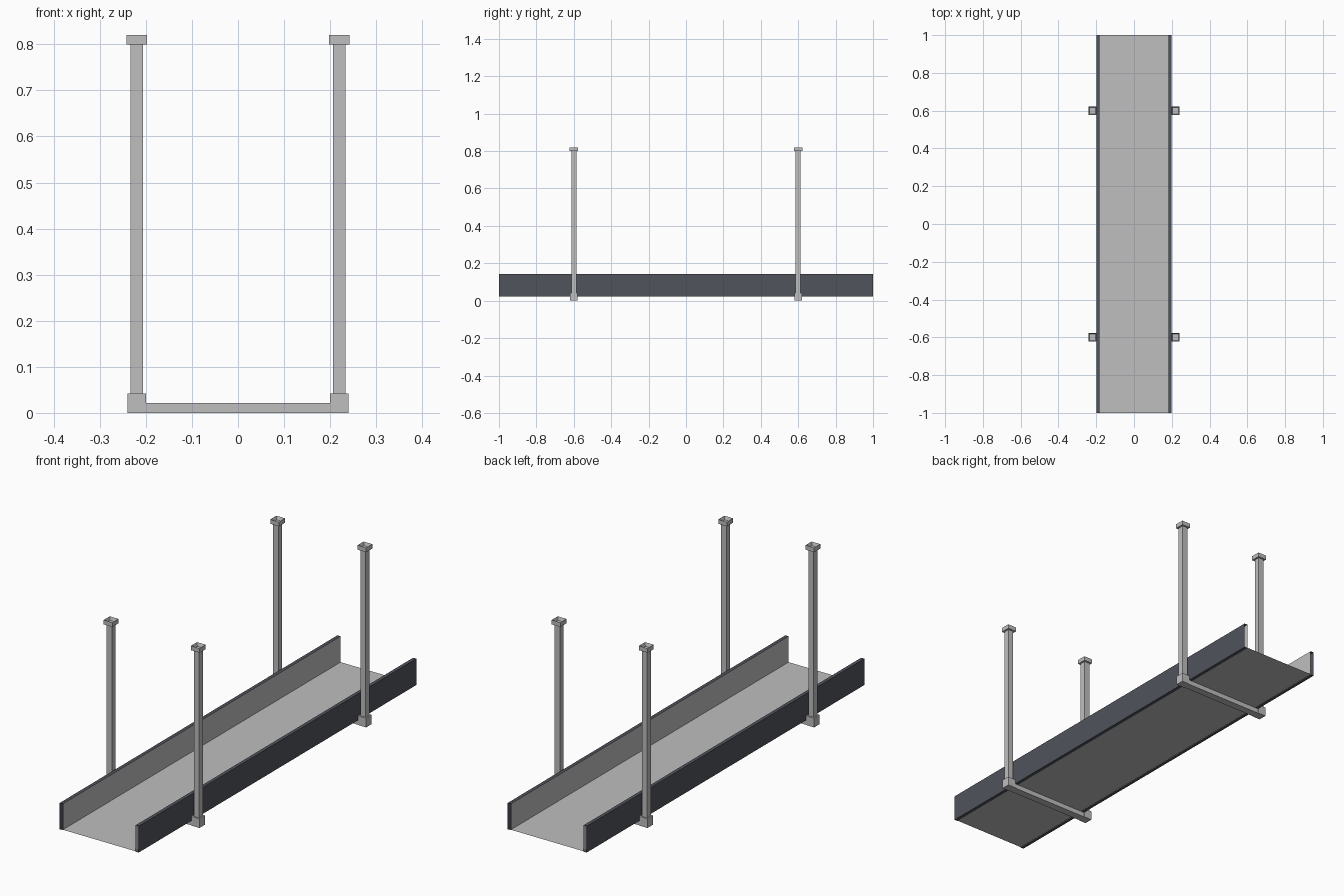
import bpy
import bmesh

cube = bpy.data.objects.get("Cube")
if cube:
    bpy.data.objects.remove(cube, do_unlink=True)


def material(name, color):
    mat = bpy.data.materials.new(name)
    mat.use_nodes = True
    mat.diffuse_color = (*color, 1)
    mat.node_tree.nodes["Principled BSDF"].inputs["Base Color"].default_value = (*color, 1)
    return mat


GREY = material("light grey", (0.52, 0.52, 0.52))
SLATE = material("dark slate", (0.08, 0.087, 0.107))


def finish(name, bm, mat):
    mesh = bpy.data.meshes.new(name)
    bm.to_mesh(mesh)
    bm.free()
    mesh.materials.append(mat)
    obj = bpy.data.objects.new(name, mesh)
    bpy.context.collection.objects.link(obj)
    return obj


def box(name, center, size, mat, recess=None):
    """Box, optionally with a square recess (rim width, depth) in its top."""
    bm = bmesh.new()
    bmesh.ops.create_cube(bm, size=1)
    bmesh.ops.scale(bm, vec=size, verts=bm.verts)
    bmesh.ops.translate(bm, vec=center, verts=bm.verts)
    if recess:
        bm.normal_update()
        top = max(bm.faces, key=lambda f: f.calc_center_median().z)
        bmesh.ops.inset_region(bm, faces=[top], thickness=recess[0])
        bmesh.ops.translate(bm, vec=(0, 0, -recess[1]), verts=top.verts)
    return finish(name, bm, mat)


def sheet(name, profile, mat):
    """Thin sheet: an open x-z profile swept along the full length."""
    bm = bmesh.new()
    rows = [[bm.verts.new((x, y, z)) for x, z in profile] for y in (-1, 1)]
    for i in range(len(profile) - 1):
        bm.faces.new((rows[0][i], rows[0][i + 1], rows[1][i + 1], rows[1][i]))
    return finish(name, bm, mat)


# Deck floor
sheet("deck_floor", [(-0.185, 0.024), (0.185, 0.024)], GREY)

for side, s in (("left", 1), ("right", -1)):
    # Side wall: dark open channel outside, grey lining inside
    sheet(side + "_wall_channel",
          [(s * 0.183, 0.022), (s * 0.199, 0.022), (s * 0.199, 0.142), (s * 0.183, 0.142)], SLATE)
    sheet(side + "_wall_lining", [(s * 0.183, 0.022), (s * 0.183, 0.142)], GREY)

    # Hanger posts with base block and recessed cap
    for end, y in (("front", -0.6), ("back", 0.6)):
        tag = end + "_" + side
        x = s * 0.22
        box(tag + "_post", (x, y, 0.42), (0.027, 0.027, 0.76), GREY)
        box(tag + "_base", (x, y, 0.021), (0.04, 0.04, 0.042), GREY)
        box(tag + "_cap", (x, y, 0.81), (0.044, 0.044, 0.02), GREY, recess=(0.008, 0.015))

# Cross bars under the deck
for end, y in (("front", -0.6), ("back", 0.6)):
    box(end + "_cross_bar", (0, y, 0.011), (0.4, 0.036, 0.022), GREY)
